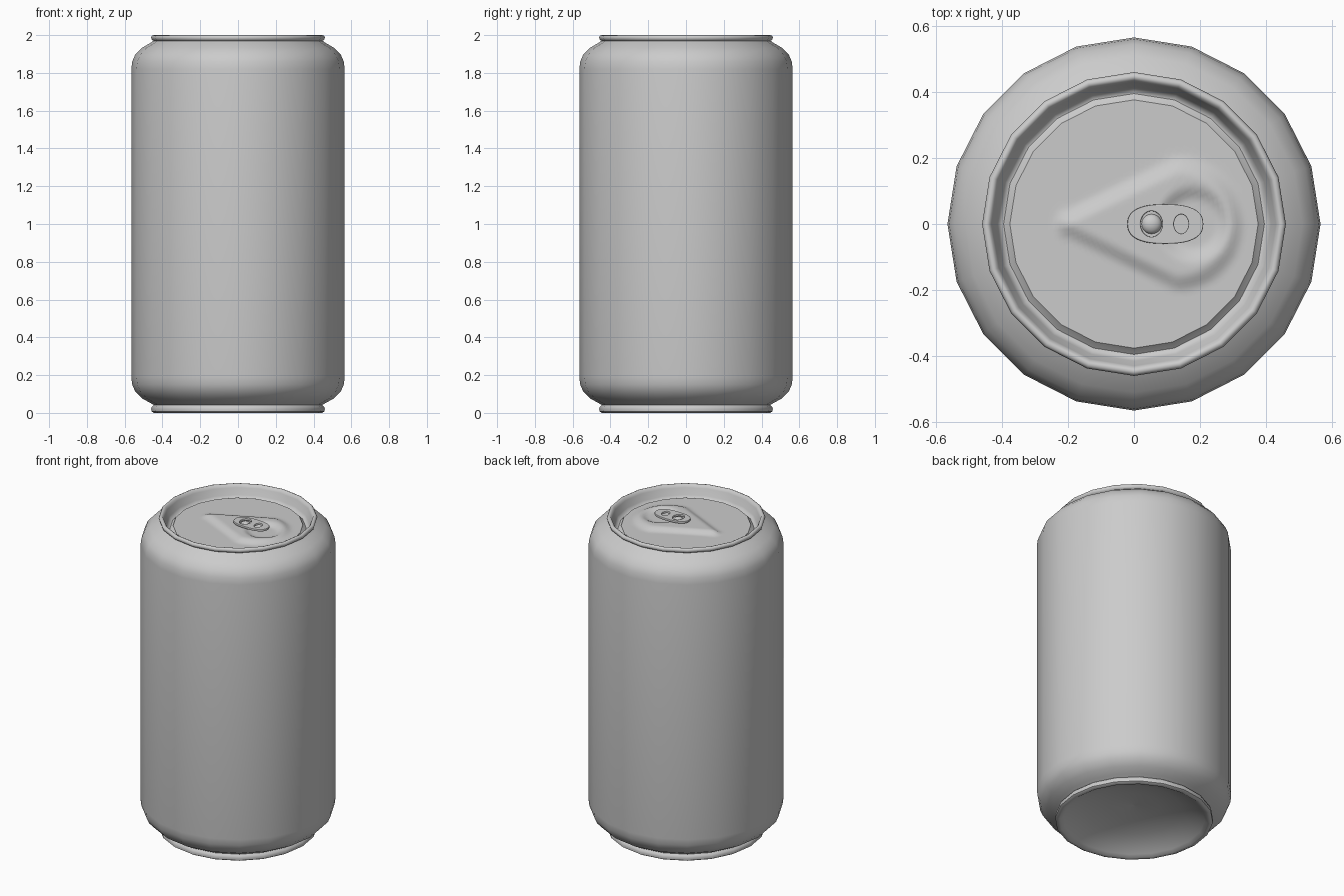
import bpy, bmesh, math
from math import sin, cos, pi

if "Cube" in bpy.data.objects:
    bpy.data.objects.remove(bpy.data.objects["Cube"])


def finish(name, bm, angle=50):
    bmesh.ops.remove_doubles(bm, verts=bm.verts, dist=1e-5)
    me = bpy.data.meshes.new(name)
    bm.to_mesh(me)
    bm.free()
    ob = bpy.data.objects.new(name, me)
    bpy.context.collection.objects.link(ob)
    bpy.ops.object.select_all(action='DESELECT')
    ob.select_set(True)
    bpy.context.view_layer.objects.active = ob
    bpy.ops.object.shade_smooth_by_angle(angle=math.radians(angle))
    return ob


def lathe(name, profile, sides=20):
    bm = bmesh.new()
    rings = [[bm.verts.new((r * cos(2 * pi * i / sides), r * sin(2 * pi * i / sides), z))
              for i in range(sides)] for r, z in profile]
    for a, b in zip(rings, rings[1:]):
        for i in range(sides):
            j = (i + 1) % sides
            bm.faces.new((a[i], a[j], b[j], b[i]))
    return finish(name, bm)


def step(t):
    t = max(0.0, min(1.0, t))
    return t * t * (3 - 2 * t)


# Can body: domed base, foot ring, shoulders, neck, rolled rim, inner wall
lathe("can_body", [
    (0.0001, 0.11), (0.15, 0.10), (0.28, 0.075), (0.37, 0.04), (0.41, 0.015), (0.43, 0.002),
    (0.445, 0.0), (0.458, 0.008), (0.46, 0.022), (0.455, 0.034), (0.446, 0.042),
    (0.465, 0.053), (0.51, 0.078), (0.545, 0.115), (0.56, 0.15), (0.565, 0.19),
    (0.565, 1.82), (0.56, 1.86), (0.545, 1.895), (0.51, 1.932), (0.465, 1.958),
    (0.448, 1.97), (0.457, 1.976), (0.46, 1.988), (0.455, 1.997), (0.446, 2.0),
    (0.437, 1.996), (0.43, 1.98), (0.415, 1.94), (0.405, 1.922), (0.395, 1.92),
    (0.385, 1.928), (0.375, 1.938)])


# Lid panel: raised teardrop with a finger dimple under the tab
def lid_height(x, y):
    t = max(0.0, min(1.0, (x + 0.2) / 0.33))
    d = math.hypot(x - (-0.2 + 0.33 * t), y) - (0.02 + 0.16 * t)
    z = 1.94 + 0.02 * step((0.03 - d) / 0.06)
    q = math.hypot(x - 0.18, y)
    return z - 0.018 * step((0.12 - q) / 0.05)


bm = bmesh.new()
sides, steps = 80, 30
apothem = cos(pi / 20)
rings = []
for k in range(steps + 1):
    ring = []
    for i in range(sides):
        a = 2 * pi * i / sides
        edge = 0.376 * apothem / cos((a % (pi / 10)) - pi / 20)
        r = max(edge * k / steps, 1e-7)
        x, y = r * cos(a), r * sin(a)
        ring.append(bm.verts.new((x, y, lid_height(x, y))))
    rings.append(ring)
for k in range(steps):
    for i in range(sides):
        j = (i + 1) % sides
        a, b = rings[k], rings[k + 1]
        if k == 0:
            bm.faces.new((a[0], b[i], b[j]))
        else:
            bm.faces.new((a[i], b[i], b[j], a[j]))
finish("lid_panel", bm)

# Pull tab: rounded oval plate with two holes
cu = bpy.data.curves.new("pull_tab", 'CURVE')
cu.dimensions = '2D'
cu.fill_mode = 'BOTH'
cu.extrude = 0.004
cu.bevel_depth = 0.003
cu.bevel_resolution = 1
for cx, rx, ry, p in [(0.095, 0.112, 0.057, 0.8), (0.053, 0.036, 0.042, 1), (0.143, 0.025, 0.032, 1)]:
    sp = cu.splines.new('POLY')
    sp.points.add(39)
    sp.use_cyclic_u = True
    for i, pt in enumerate(sp.points):
        c, s = cos(2 * pi * i / 40), sin(2 * pi * i / 40)
        pt.co = (cx + rx * math.copysign(abs(c) ** p, c), ry * math.copysign(abs(s) ** p, s), 0, 1)
tab = bpy.data.objects.new("pull_tab", cu)
tab.location.z = 1.971
bpy.context.collection.objects.link(tab)
bpy.ops.object.select_all(action='DESELECT')
tab.select_set(True)
bpy.context.view_layer.objects.active = tab
bpy.ops.object.convert(target='MESH')
bpy.ops.object.shade_smooth_by_angle(angle=math.radians(40))

# Rivet holding the tab
bm = bmesh.new()
bmesh.ops.create_uvsphere(bm, u_segments=20, v_segments=10, radius=0.031)
for v in bm.verts:
    v.co = (v.co.x + 0.053, v.co.y, v.co.z * 0.7 + 1.956)
finish("rivet", bm)
